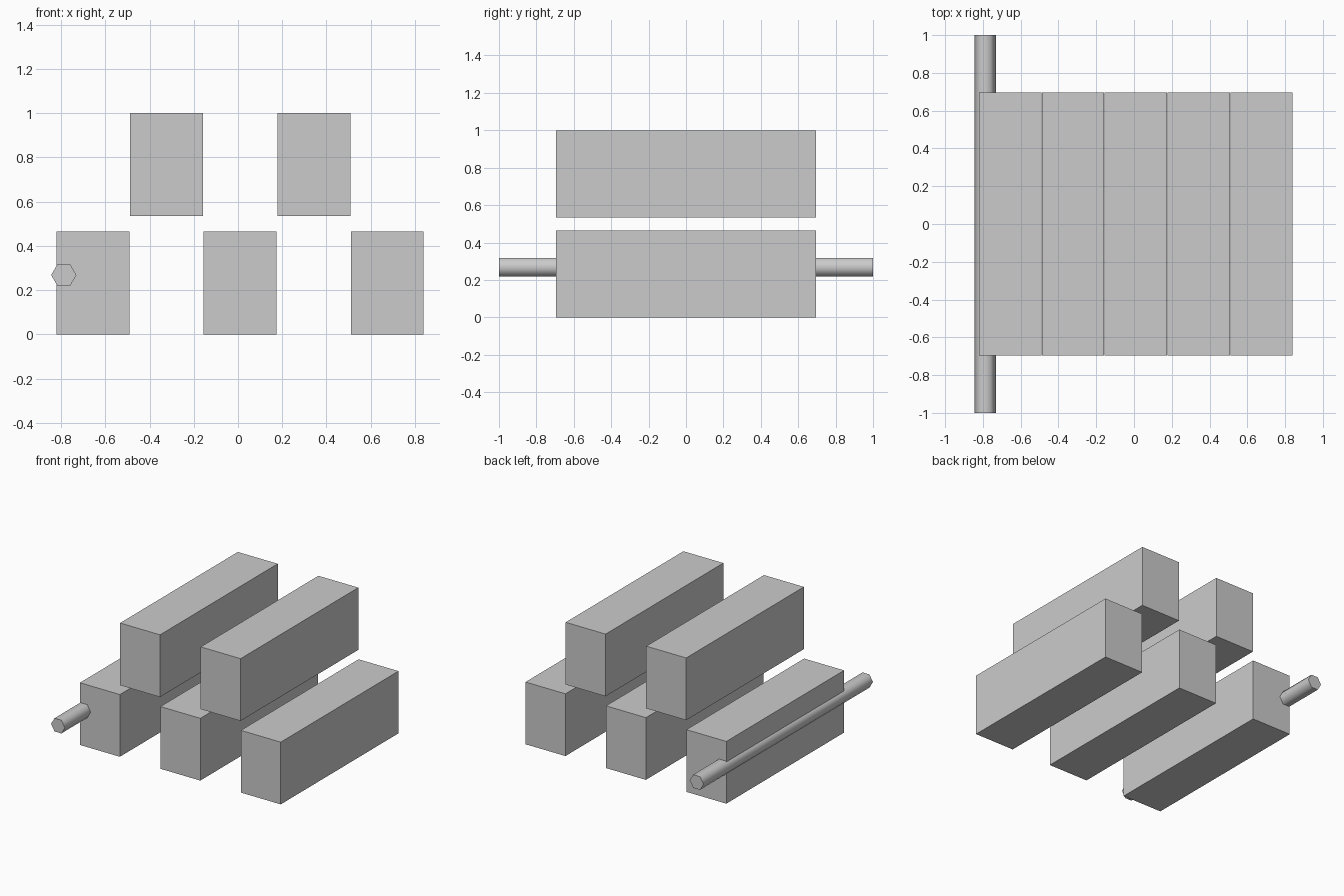
import bpy
import bmesh
import math
from mathutils import Matrix

cube = bpy.data.objects.get("Cube")
if cube:
    bpy.data.objects.remove(cube, do_unlink=True)

grey = bpy.data.materials.new("light grey")
grey.use_nodes = True
colour = (0.6, 0.6, 0.6, 1)
grey.diffuse_color = colour
grey.node_tree.nodes["Principled BSDF"].inputs["Base Color"].default_value = colour


def add_object(name, bm, location):
    mesh = bpy.data.meshes.new(name)
    bm.to_mesh(mesh)
    bm.free()
    mesh.materials.append(grey)
    obj = bpy.data.objects.new(name, mesh)
    obj.location = location
    bpy.context.collection.objects.link(obj)
    return obj


WIDTH, DEPTH, HEIGHT = 0.33, 1.39, 0.465


def add_bar(name, x, bottom):
    bm = bmesh.new()
    bmesh.ops.create_cube(bm, size=1)
    bmesh.ops.scale(bm, vec=(WIDTH, DEPTH, HEIGHT), verts=bm.verts)
    add_object(name, bm, (x, 0, bottom + HEIGHT / 2))


# Lower row of three bars
for name, x in (("right", -0.655), ("middle", 0.01), ("left", 0.675)):
    add_bar("lower_bar_" + name, x, 0)

# Upper row of two bars, over the gaps
for name, x in (("right", -0.323), ("left", 0.343)):
    add_bar("upper_bar_" + name, x, 0.535)

# Six-sided rod set into the outer side of the right lower bar
bm = bmesh.new()
bmesh.ops.create_cone(bm, cap_ends=True, segments=6, radius1=0.057, radius2=0.057, depth=2)
turn = Matrix.Rotation(math.pi / 2, 4, "X") @ Matrix.Rotation(math.pi / 2, 4, "Z")
bmesh.ops.transform(bm, matrix=turn, verts=bm.verts)
# Keep a corner of the hexagon pointing sideways
widest = max(v.co.x for v in bm.verts)
if widest < 0.055:
    bmesh.ops.rotate(bm, cent=(0, 0, 0), matrix=Matrix.Rotation(math.pi / 6, 3, "Y"), verts=bm.verts)
# Smooth the sides, leave the end caps flat and sharp
for face in bm.faces:
    face.smooth = abs(face.normal.y) < 0.5
for edge in bm.edges:
    edge.smooth = abs(edge.verts[0].co.y - edge.verts[1].co.y) > 0.5
add_object("hexagonal_rod", bm, (-0.788, 0, 0.268))
